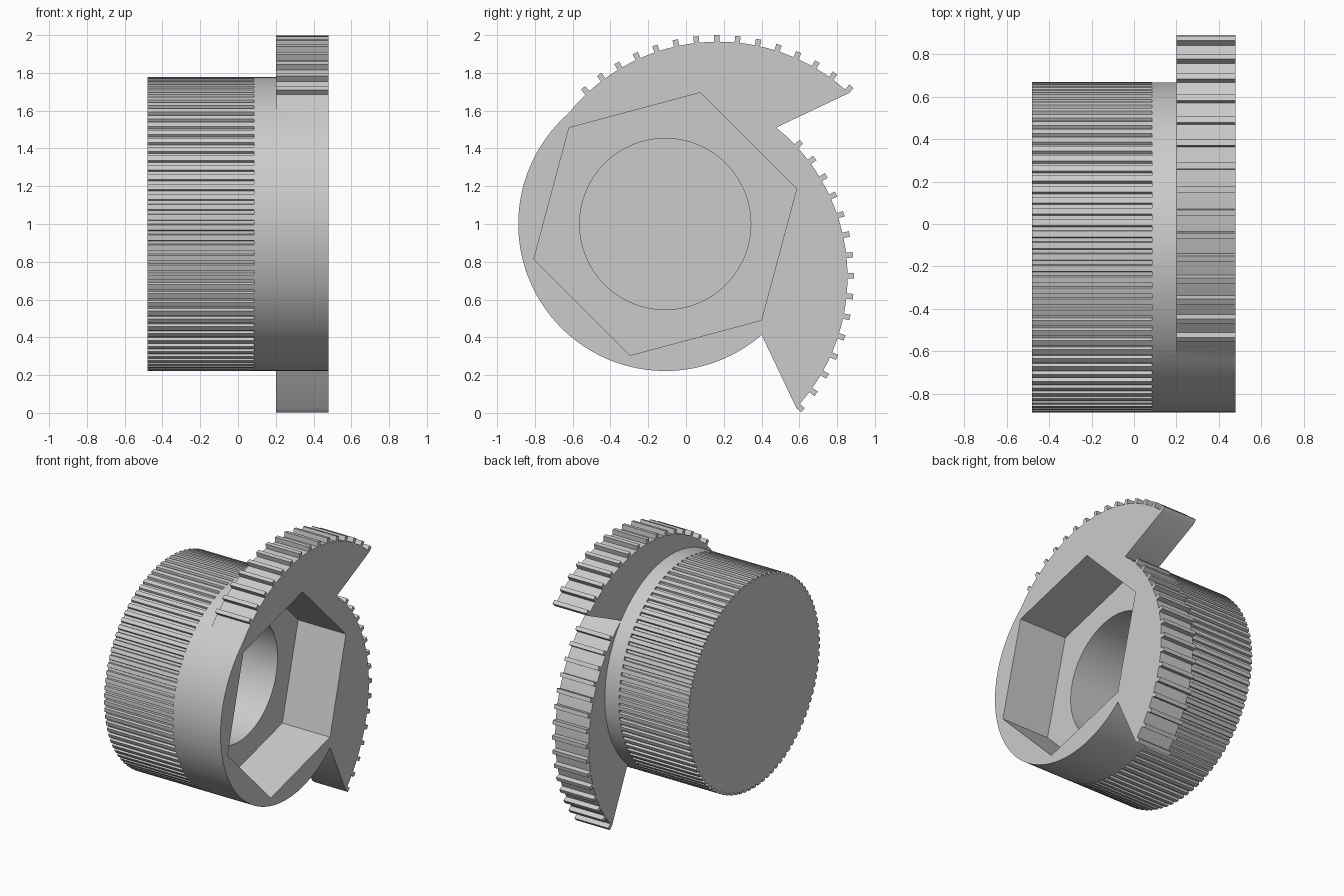
import bpy, bmesh
from math import sin, cos, radians

if "Cube" in bpy.data.objects:
    bpy.data.objects.remove(bpy.data.objects["Cube"], do_unlink=True)

HUB_Y, HUB_Z, HUB_R = -0.11, 1.0, 0.778
X_BACK, X_GRIP, X_ARM, X_FRONT = -0.48, 0.085, 0.2, 0.478
ARM_R, TOOTH_H, TOOTH_HALF = 1.02, 0.035, 0.8

grey = bpy.data.materials.new("plain grey")
grey.use_nodes = True
grey.diffuse_color = (0.6, 0.6, 0.6, 1)
grey.node_tree.nodes["Principled BSDF"].inputs["Base Color"].default_value = (0.6, 0.6, 0.6, 1)


def polar(r, deg, y=0, z=0):
    """Point in the plane across the hub axis, relative to the hub centre."""
    return (y + r * cos(radians(deg)), z + r * sin(radians(deg)))


def arc(r, start, stop, step):
    return [polar(r, a) for a in range(start, stop, step)]


def ring_verts(bm, outline, x):
    return [bm.verts.new((x, HUB_Y + p[0], HUB_Z + p[1])) for p in outline]


def wall(bm, outline, x0, x1):
    a, b = ring_verts(bm, outline, x0), ring_verts(bm, outline, x1)
    for i in range(len(a)):
        bm.faces.new((a[i - 1], a[i], b[i], b[i - 1]))


def cap(bm, x, outline, hole=None):
    if not hole:
        bm.faces.new(ring_verts(bm, outline, x))
        return
    edges = []
    for loop in (outline, hole):
        vs = ring_verts(bm, loop, x)
        edges += [bm.edges.new((vs[i - 1], vs[i])) for i in range(len(vs))]
    bmesh.ops.triangle_fill(bm, edges=edges, use_beauty=True)


def finish(bm, name):
    bmesh.ops.remove_doubles(bm, verts=bm.verts, dist=0.00005)
    bmesh.ops.recalc_face_normals(bm, faces=bm.faces)
    mesh = bpy.data.meshes.new(name)
    bm.to_mesh(mesh)
    bm.free()
    mesh.materials.append(grey)
    obj = bpy.data.objects.new(name, mesh)
    bpy.context.collection.objects.link(obj)
    bpy.ops.object.select_all(action="DESELECT")
    obj.select_set(True)
    bpy.context.view_layer.objects.active = obj
    bpy.ops.object.shade_smooth_by_angle(angle=radians(25))


def arm(turn):
    """Toothed eccentric arc, from the hub rim round to its free tip."""
    pts = [polar(HUB_R, 131), polar(ARM_R, 137, 0.28, -0.055)]
    for i in reversed(range(15)):
        c = 48 + 6.05 * i
        for r, da in ((ARM_R, TOOTH_HALF), (ARM_R + TOOTH_H, TOOTH_HALF),
                      (ARM_R + TOOTH_H, -TOOTH_HALF), (ARM_R, -TOOTH_HALF)):
            pts.append(polar(r, c + da, 0.28, -0.055))
        if i:
            pts.append(polar(ARM_R, c - 3, 0.28, -0.055))
    # Quarter turns clockwise about the hub axis
    for _ in range(turn):
        pts = [(z, -y) for y, z in pts]
    return pts


hexagon = [polar(0.72, 15 + 60 * i) for i in range(6)]
bore = arc(0.453, 0, 360, 3)
rim = arc(HUB_R, -49, 311, 2)

# Knurled grip with a blind round bore
knurl = []
for i in range(90):
    for r, da in ((HUB_R, 0.3), (HUB_R, 2.4), (HUB_R - 0.016, 2.7), (HUB_R - 0.016, 4.0)):
        knurl.append(polar(r, 4 * i + da))
bm = bmesh.new()
cap(bm, X_BACK, knurl)
wall(bm, knurl, X_BACK, X_GRIP)
cap(bm, X_GRIP, knurl, bore)
wall(bm, bore, -0.38, X_GRIP)
cap(bm, -0.38, bore)
finish(bm, "knurled_grip")

# Smooth collar with hexagonal socket and two toothed arms
outline = arm(0) + arm(1) + arc(HUB_R, 311, 131, -2)
bm = bmesh.new()
cap(bm, X_GRIP, rim, hexagon)
wall(bm, rim, X_GRIP, X_ARM)
for k in range(2):
    cap(bm, X_ARM, arm(k) + arc(HUB_R, 41 - 90 * k, 131 - 90 * k, 2))
wall(bm, outline, X_ARM, X_FRONT)
cap(bm, X_FRONT, outline, hexagon)
wall(bm, hexagon, X_GRIP, X_FRONT)
finish(bm, "toothed_arm_collar")
